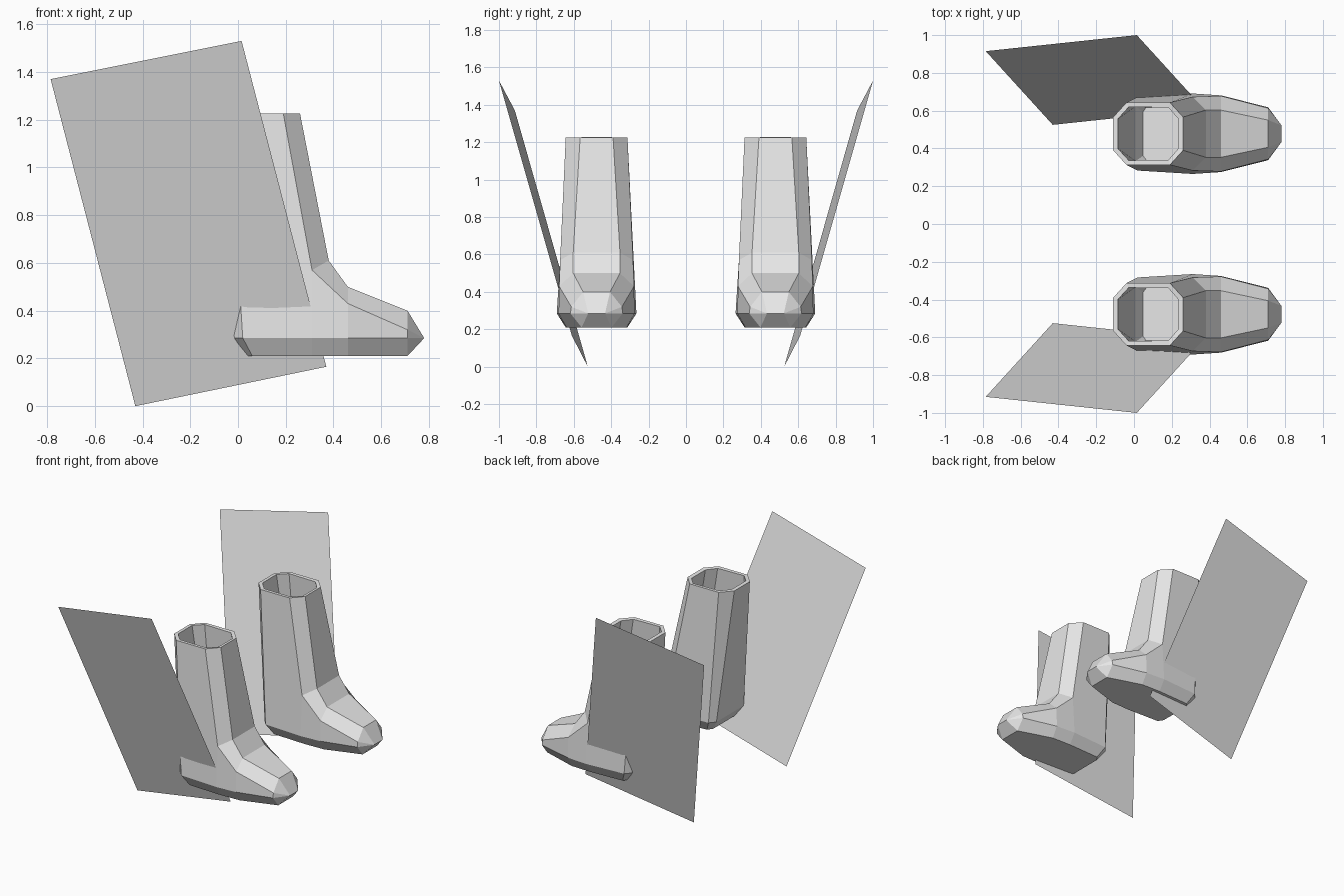
import bpy, bmesh

if "Cube" in bpy.data.objects:
    bpy.data.objects.remove(bpy.data.objects["Cube"])

grey = bpy.data.materials.new("light grey")
grey.use_nodes = True
grey.diffuse_color = (0.8, 0.8, 0.8, 1)
grey.node_tree.nodes["Principled BSDF"].inputs["Base Color"].default_value = (0.8, 0.8, 0.8, 1)

# Half of a boot: name -> (x, half width, z)
POINTS = {
    # shaft rim
    "rim_back": (-.11, .088, 1.225), "rim_heel": (-.04, .165, 1.225),
    "rim_side": (.19, .165, 1.225), "rim_front": (.26, .088, 1.225),
    # ankle, instep and toe
    "ankle_side": (.31, .195, .57), "ankle_top": (.38, .125, .61),
    "instep_side": (.46, .2, .43), "instep_top": (.46, .125, .5),
    "toe_side": (.71, .135, .32), "toe_top": (.71, .072, .4),
    # widest line round the foot
    "welt_back": (-.015, .155, .285), "welt_heel": (.02, .195, .285),
    "welt_ankle": (.31, .213, .285), "welt_instep": (.46, .203, .285),
    "welt_toe": (.71, .14, .285), "tip": (.78, .045, .285),
    # sole
    "sole_back": (.035, .12, .21), "sole_heel": (.06, .155, .21),
    "sole_ankle": (.31, .165, .21), "sole_instep": (.46, .16, .21),
    "sole_toe": (.71, .08, .21),
}
SIDE_FACES = [
    "rim_back rim_heel welt_heel welt_back",
    "rim_heel rim_side ankle_side welt_ankle welt_heel",
    "rim_side rim_front ankle_top ankle_side",
    "ankle_side ankle_top instep_top instep_side",
    "ankle_side instep_side welt_instep welt_ankle",
    "instep_side instep_top toe_top toe_side",
    "instep_side toe_side welt_toe welt_instep",
    "toe_side toe_top tip", "toe_side tip welt_toe",
    "welt_back welt_heel sole_heel sole_back",
    "welt_heel welt_ankle sole_ankle sole_heel",
    "welt_ankle welt_instep sole_instep sole_ankle",
    "welt_instep welt_toe sole_toe sole_instep",
    "welt_toe tip sole_toe",
]
# Strips of faces that join the two halves
BACK = "rim_back welt_back sole_back".split()
FRONT = "rim_front ankle_top instep_top toe_top tip sole_toe".split()
SOLE = "sole_back sole_heel sole_ankle sole_instep sole_toe".split()


def finish(name, bm):
    mesh = bpy.data.meshes.new(name)
    bm.to_mesh(mesh)
    bm.free()
    mesh.materials.append(grey)
    obj = bpy.data.objects.new(name, mesh)
    bpy.context.collection.objects.link(obj)
    return obj


def make_boot(name, centre_y):
    bm = bmesh.new()
    a, b = ({k: bm.verts.new((x, centre_y + s * w, z)) for k, (x, w, z) in POINTS.items()}
            for s in (-1, 1))
    for face in SIDE_FACES:
        for half in (a, b):
            bm.faces.new([half[k] for k in face.split()])
    for strip in (BACK, FRONT):
        for p, q in zip(strip, strip[1:]):
            bm.faces.new((a[p], a[q], b[q], b[p]))
    bm.faces.new([a[k] for k in SOLE] + [b[k] for k in reversed(SOLE)])
    bmesh.ops.recalc_face_normals(bm, faces=bm.faces[:])
    # An open shell can be judged inside out, so check the sole points down
    bm.normal_update()
    sole = min(bm.faces, key=lambda f: f.calc_center_median().z)
    if sole.normal.z > 0:
        bmesh.ops.reverse_faces(bm, faces=bm.faces[:])
    boot = finish(name, bm)
    wall = boot.modifiers.new("wall", "SOLIDIFY")
    wall.thickness = 0.027
    wall.offset = -1


def make_panel(name, side):
    # Leaning flat sheet beside the boot
    corners = [(-.785, .915, 1.37), (.015, 1, 1.53), (.37, .61, .165), (-.43, .525, 0)]
    bm = bmesh.new()
    bm.faces.new([bm.verts.new((x, side * y, z)) for x, y, z in corners])
    finish(name, bm)


for label, side in (("right", -1), ("left", 1)):
    make_boot(label + "_boot", side * 0.478)
    make_panel(label + "_panel", side)
